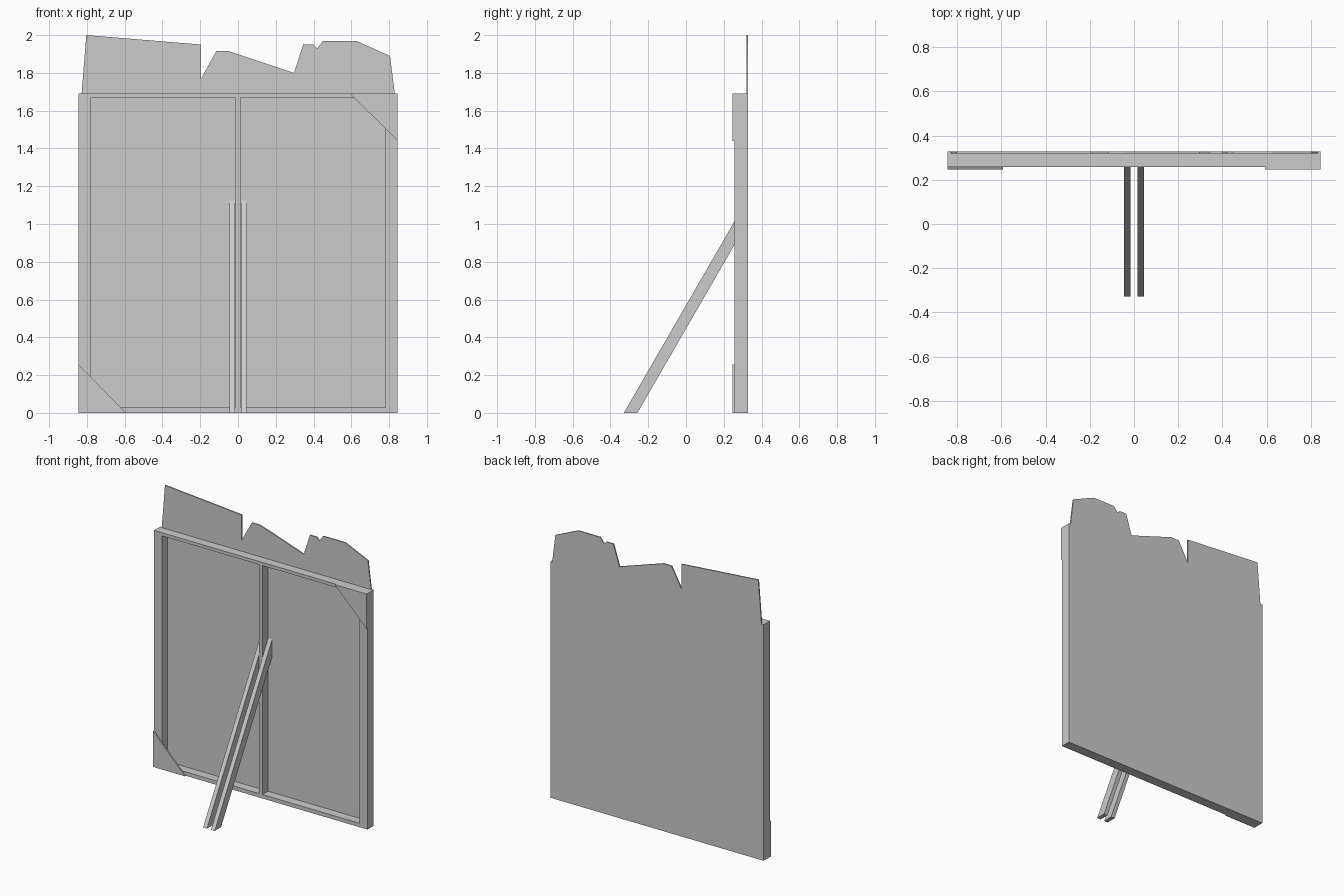
import bpy, bmesh

if "Cube" in bpy.data.objects:
    bpy.data.objects.remove(bpy.data.objects["Cube"])

W, H = 0.845, 1.69                       # frame half width and height
GUSSET_Y, FRAME_Y, PANEL_Y, BACK_Y = 0.247, 0.257, 0.32, 0.329


def prism(name, points, to_world, a, b):
    """Extrude a 2D profile from depth a to depth b."""
    bm = bmesh.new()
    face = bm.faces.new([bm.verts.new(to_world(u, v, a)) for u, v in points])
    new = bmesh.ops.extrude_face_region(bm, geom=[face])["geom"]
    offset = [q - p for p, q in zip(to_world(0, 0, a), to_world(0, 0, b))]
    bmesh.ops.translate(bm, vec=offset,
                        verts=[e for e in new if isinstance(e, bmesh.types.BMVert)])
    bmesh.ops.recalc_face_normals(bm, faces=bm.faces)
    mesh = bpy.data.meshes.new(name)
    bm.to_mesh(mesh)
    bm.free()
    obj = bpy.data.objects.new(name, mesh)
    bpy.context.collection.objects.link(obj)
    return obj


def front(u, v, d):
    return (u, d, v)


def side(u, v, d):
    return (d, u, v)


def timber(name, x0, x1, z0, z1):
    prism(name, [(x0, z0), (x1, z0), (x1, z1), (x0, z1)], front, FRAME_Y, PANEL_Y)


# Facing panel with jagged top
prism("facing_panel", [
    (-W, 0), (W, 0), (W, H), (0.83, H), (0.805, 1.89), (0.625, 1.97),
    (0.45, 1.97), (0.42, 1.93), (0.40, 1.95), (0.345, 1.95), (0.297, 1.80),
    (-0.05, 1.915), (-0.115, 1.915), (-0.195, 1.77), (-0.195, 1.95),
    (-0.803, 2.0), (-0.828, H), (-W, H)], front, PANEL_Y, BACK_Y)

# Frame timbers
timber("left_stile", -W, -0.782, 0, H)
timber("right_stile", 0.782, W, 0, H)
timber("bottom_rail", -0.782, 0.782, 0, 0.028)
timber("top_rail", -0.782, 0.782, 1.667, H)
timber("centre_stile", -0.014, 0.014, 0.028, 1.667)

# Corner gussets on opposite corners
prism("lower_gusset", [(-W, 0), (-0.593, 0), (-W, 0.257)], front, GUSSET_Y, FRAME_Y)
prism("upper_gusset", [(W, H), (0.593, H), (W, 1.44)], front, GUSSET_Y, FRAME_Y)

# Pair of sloping braces either side of the centre stile
brace = [(-0.329, 0), (-0.257, 0), (PANEL_Y, 1.0), (PANEL_Y, 1.124)]
for name, s in (("left_brace", -1), ("right_brace", 1)):
    prism(name, brace, side, s * 0.016, s * 0.046)
